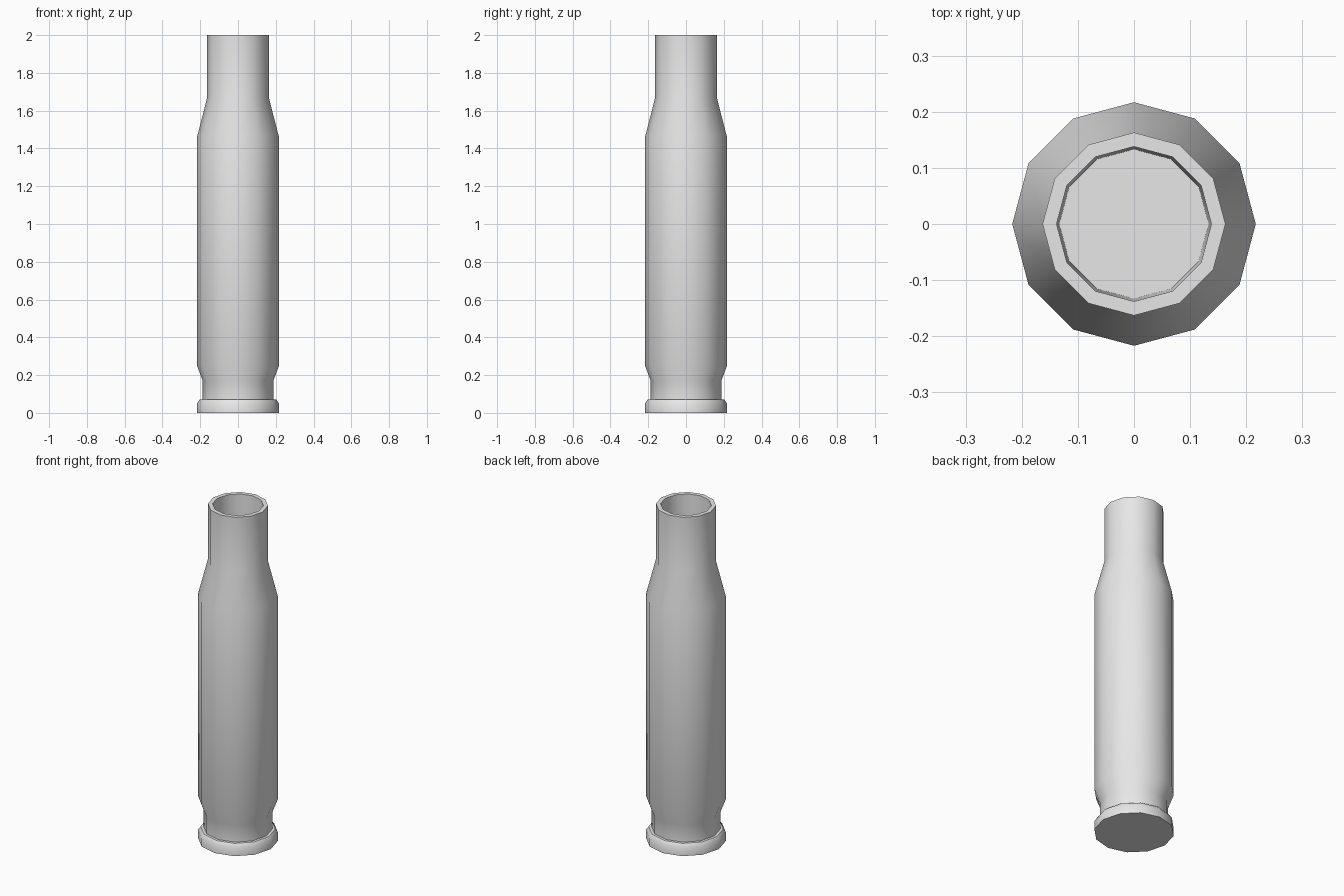
import bpy
import bmesh
import math

cube = bpy.data.objects.get("Cube")
if cube:
    bpy.data.objects.remove(cube, do_unlink=True)

SIDES = 12

# Single plain metal colour
metal = bpy.data.materials.new("light_grey_metal")
metal.use_nodes = True
colour = (0.8, 0.8, 0.8, 1)
metal.diffuse_color = colour
metal.node_tree.nodes["Principled BSDF"].inputs["Base Color"].default_value = colour

# Radius and height, from the base up the outside and down into the mouth
profile = [
    (0.217, 0), (0.217, 0.05), (0.203, 0.07),     # rim
    (0.187, 0.07), (0.187, 0.17),                 # extractor groove
    (0.217, 0.25), (0.217, 1.46),                 # body
    (0.163, 1.67), (0.163, 2),                    # shoulder and neck
    (0.138, 2), (0.133, 1.67),                    # mouth and bore
]


def lathe(name, points, material):
    bm = bmesh.new()
    rings = []
    for r, z in points:
        angles = [2 * math.pi * i / SIDES for i in range(SIDES)]
        rings.append([bm.verts.new((r * math.cos(a), r * math.sin(a), z)) for a in angles])
    for low, high in zip(rings, rings[1:]):
        for i in range(SIDES):
            j = (i + 1) % SIDES
            bm.faces.new((low[i], low[j], high[j], high[i]))
    # Base cap and bore floor
    bm.faces.new(rings[0][::-1])
    bm.faces.new(rings[-1])
    bmesh.ops.recalc_face_normals(bm, faces=bm.faces)
    mesh = bpy.data.meshes.new(name)
    bm.to_mesh(mesh)
    bm.free()
    mesh.materials.append(material)
    obj = bpy.data.objects.new(name, mesh)
    bpy.context.collection.objects.link(obj)
    return obj


casing = lathe("casing", profile, metal)
bpy.ops.object.select_all(action="DESELECT")
casing.select_set(True)
bpy.context.view_layer.objects.active = casing
bpy.ops.object.shade_smooth_by_angle(angle=math.radians(45))
